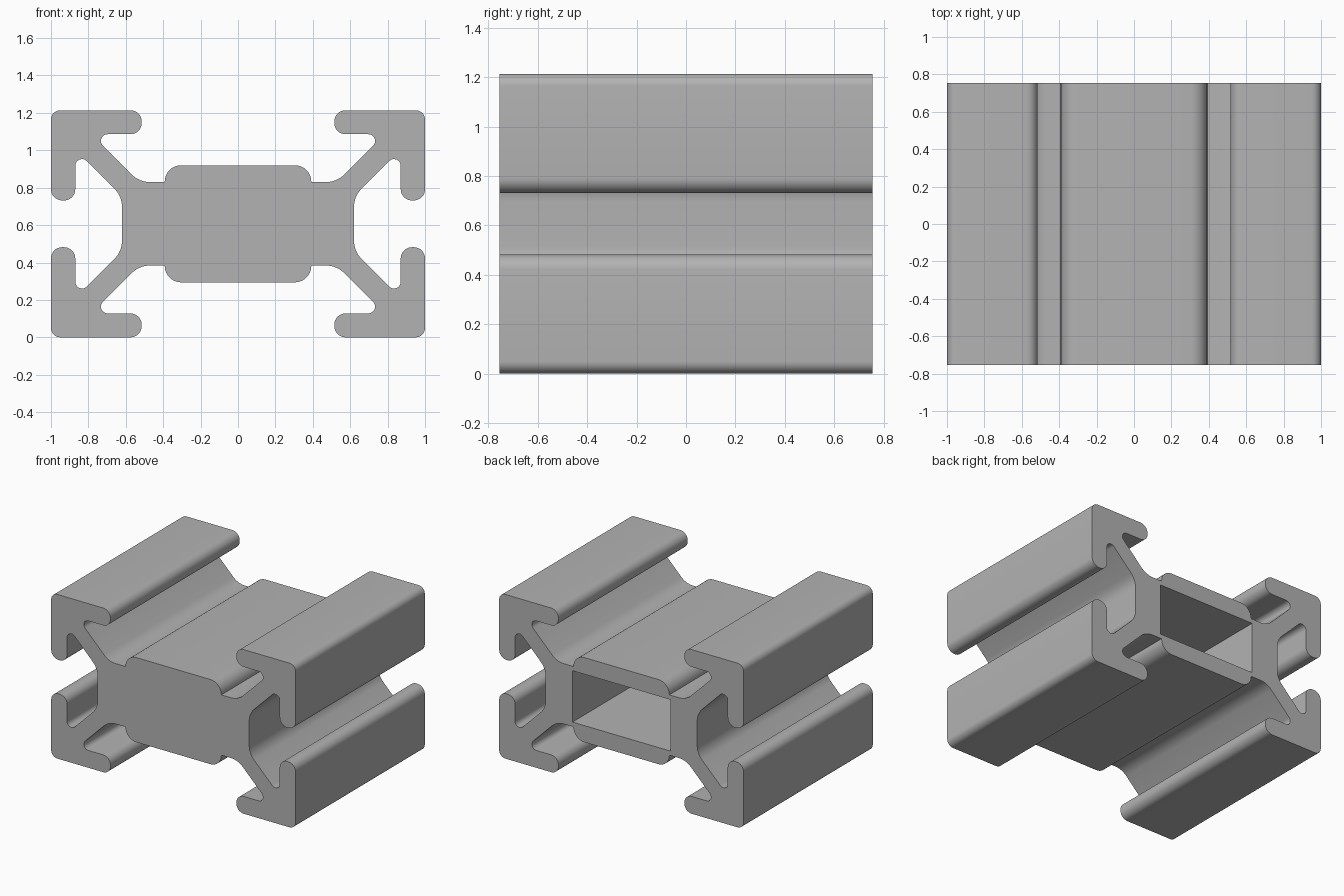
import bpy, bmesh, math
from mathutils import Vector

if "Cube" in bpy.data.objects:
    bpy.data.objects.remove(bpy.data.objects["Cube"])

HALF_LENGTH = 0.755
MID_Z = 0.607
FRONT_WALL = 0.1

# One quarter of the cross-section: x, height from the middle, corner radius
QUARTER = [
    (0.62, 0.147, 0.14), (0.87, 0.397, 0.036),
    (0.87, 0.125, 0.06), (1.0, 0.125, 0.06),
    (1.0, MID_Z, 0.05), (0.515, MID_Z, 0.06),
    (0.515, 0.479, 0.06), (0.784, 0.479, 0.036),
    (0.528, 0.223, 0.14), (0.392, 0.223, 0),
    (0.392, 0.313, 0.088),
]


def mirrored(points, sx, sz):
    return [(x * sx, z * sz, r) for x, z, r in points]


def fillet(corners, steps=8):
    """Replace each corner by a tangent arc of its radius."""
    out = []
    for i, (x, z, r) in enumerate(corners):
        p = Vector((x, z))
        if r == 0:
            out.append(p)
            continue
        a = (Vector(corners[i - 1][:2]) - p).normalized()
        b = (Vector(corners[(i + 1) % len(corners)][:2]) - p).normalized()
        half = a.angle(b) / 2
        centre = p + (a + b).normalized() * (r / math.sin(half))
        start = p + a * (r / math.tan(half)) - centre
        end = p + b * (r / math.tan(half)) - centre
        sweep = start.angle(end)
        for k in range(steps + 1):
            t = k / steps
            out.append(centre + (start * math.sin((1 - t) * sweep)
                                 + end * math.sin(t * sweep)) / math.sin(sweep))
    return out


def extrude_outline(name, outline, y0, y1):
    bm = bmesh.new()
    face = bm.faces.new([bm.verts.new((p.x, y0, p.y + MID_Z)) for p in outline])
    new = bmesh.ops.extrude_face_region(bm, geom=[face])["geom"]
    verts = [v for v in new if isinstance(v, bmesh.types.BMVert)]
    bmesh.ops.translate(bm, verts=verts, vec=(0, y1 - y0, 0))
    bmesh.ops.recalc_face_normals(bm, faces=bm.faces)
    mesh = bpy.data.meshes.new(name)
    bm.to_mesh(mesh)
    bm.free()
    obj = bpy.data.objects.new(name, mesh)
    bpy.context.collection.objects.link(obj)
    return obj


# Slotted rail, extruded from the mirrored section
section = (QUARTER + mirrored(QUARTER[::-1], -1, 1)
           + mirrored(QUARTER, -1, -1) + mirrored(QUARTER[::-1], 1, -1))
rail = extrude_outline("slotted_rail", fillet(section), -HALF_LENGTH, HALF_LENGTH)

# Rectangular pocket, open at the back only
pocket = [Vector((x, z)) for x, z in
          ((0.4, -0.19), (0.4, 0.19), (-0.4, 0.19), (-0.4, -0.19))]
cutter = extrude_outline("pocket_cutter", pocket,
                         -HALF_LENGTH + FRONT_WALL, HALF_LENGTH + 0.1)
cutter.hide_render = True

cut = rail.modifiers.new("pocket", "BOOLEAN")
cut.operation = "DIFFERENCE"
cut.solver = "EXACT"
cut.object = cutter
bpy.context.view_layer.objects.active = rail
rail.select_set(True)
bpy.ops.object.modifier_apply(modifier=cut.name)
bpy.data.objects.remove(cutter)

# Plain grey metal
grey = bpy.data.materials.new("grey_metal")
grey.use_nodes = True
colour = (0.45, 0.45, 0.45, 1)
grey.diffuse_color = colour
grey.node_tree.nodes["Principled BSDF"].inputs["Base Color"].default_value = colour
rail.data.materials.clear()
rail.data.materials.append(grey)

bpy.ops.object.shade_smooth_by_angle(angle=math.radians(30))
